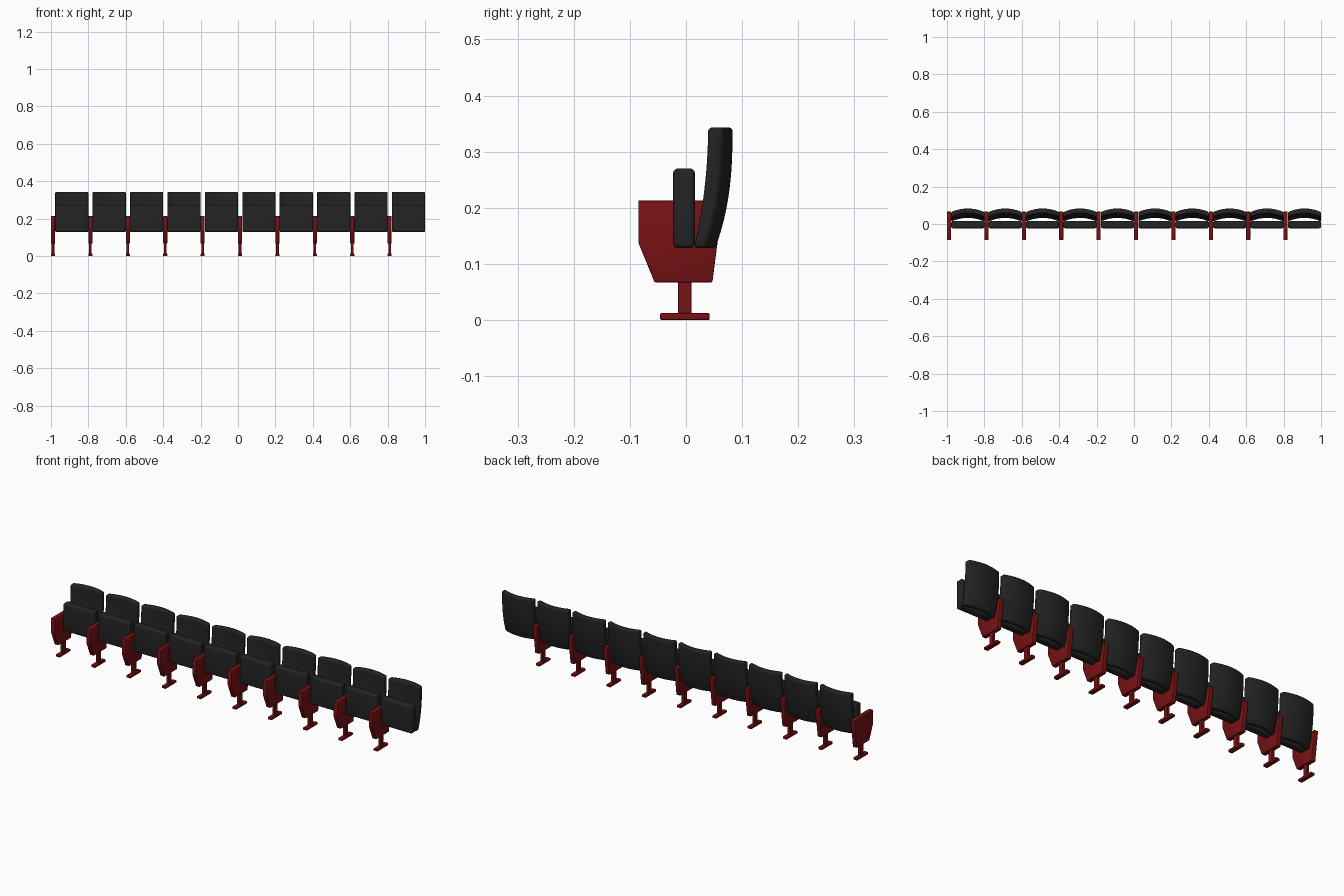
import bpy, bmesh
from mathutils import Vector

if "Cube" in bpy.data.objects:
    bpy.data.objects.remove(bpy.data.objects["Cube"])


def material(name, rgb):
    m = bpy.data.materials.new(name)
    m.diffuse_color = (*rgb, 1)
    m.use_nodes = True
    m.node_tree.nodes["Principled BSDF"].inputs["Base Color"].default_value = m.diffuse_color
    return m


BLACK = material("black_upholstery", (0.017, 0.017, 0.017))
RED = material("dark_red_metal", (0.19, 0.006, 0.007))
PITCH, COUNT = 0.2, 10
WIDTH = 0.1775


def finish(bm, name, mat):
    """Turn a bmesh into mesh data with sharp edges kept by angle."""
    bmesh.ops.recalc_face_normals(bm, faces=bm.faces)
    me = bpy.data.meshes.new(name)
    bm.to_mesh(me)
    bm.free()
    me.materials.append(mat)
    me.shade_smooth()
    me.set_sharp_from_angle(angle=0.6)
    return me


def bevel(bm, r, seg):
    bmesh.ops.bevel(bm, geom=bm.edges[:], offset=r, segments=seg,
                    profile=0.5, affect='EDGES', clamp_overlap=True)


def box(lo, hi, r, seg):
    bm = bmesh.new()
    bmesh.ops.create_cube(bm, size=1)
    lo, hi = Vector(lo), Vector(hi)
    for v in bm.verts:
        v.co = Vector([(lo[i] + hi[i]) / 2 + v.co[i] * (hi[i] - lo[i]) for i in range(3)])
    bevel(bm, r, seg)
    return bm


def cut(bm, co, no):
    bmesh.ops.bisect_plane(bm, geom=bm.verts[:] + bm.edges[:] + bm.faces[:],
                           plane_co=co, plane_no=no)


def row(name, me, x0):
    for i in range(COUNT):
        ob = bpy.data.objects.new(f"{name}_{i + 1}", me)
        ob.location.x = x0 + i * PITCH
        bpy.context.collection.objects.link(ob)


h = WIDTH / 2

# folded seat cushion
seat = finish(box((-h, -0.023, 0.128), (h, 0.016, 0.27), 0.009, 4), "seat", BLACK)

# backrest: padded slab, bowed across its width and curved over its height
Z0, Z1, T, BOW = 0.128, 0.343, 0.027, 0.019
bm = box((-h, 0, Z0), (h, T, Z1), 0.007, 4)
for k in range(1, 12):
    cut(bm, (-h + WIDTH * k / 12, 0, 0), (1, 0, 0))
    cut(bm, (0, 0, Z0 + (Z1 - Z0) * k / 12), (0, 0, 1))
for v in bm.verts:
    x, y, z = v.co
    t = min(max((Z1 - z) / (Z1 - Z0), 0), 1)
    front = 0.037 - 0.025 * t ** 2
    back = 0.083 - BOW - 0.031 * t ** 2.6
    v.co.y = front + (back - front) * y / T + BOW * (1 - (x / h) ** 2)
backrest = finish(bm, "backrest", BLACK)

# side panel from its side profile
bm = bmesh.new()
profile = [(-0.085, 0.213), (-0.085, 0.138), (-0.056, 0.067), (0.047, 0.067), (0.066, 0.213)]
face = bm.faces.new([bm.verts.new((-0.011, y, z)) for y, z in profile])
ext = bmesh.ops.extrude_face_region(bm, geom=[face])
for v in ext["geom"]:
    if isinstance(v, bmesh.types.BMVert):
        v.co.x = 0.011
bmesh.ops.recalc_face_normals(bm, faces=bm.faces)
bevel(bm, 0.002, 2)
panel = finish(bm, "side_panel", RED)

# pedestal stem and foot plate
stem = finish(box((-0.007, -0.014, 0.008), (0.007, 0.01, 0.072), 0.001, 1), "stem", RED)
foot = finish(box((-0.011, -0.046, 0), (0.011, 0.042, 0.012), 0.002, 2), "foot_plate", RED)

row("seat", seat, -0.8885)
row("backrest", backrest, -0.8885)
row("side_panel", panel, -0.989)
row("stem", stem, -0.989)
row("foot_plate", foot, -0.989)
